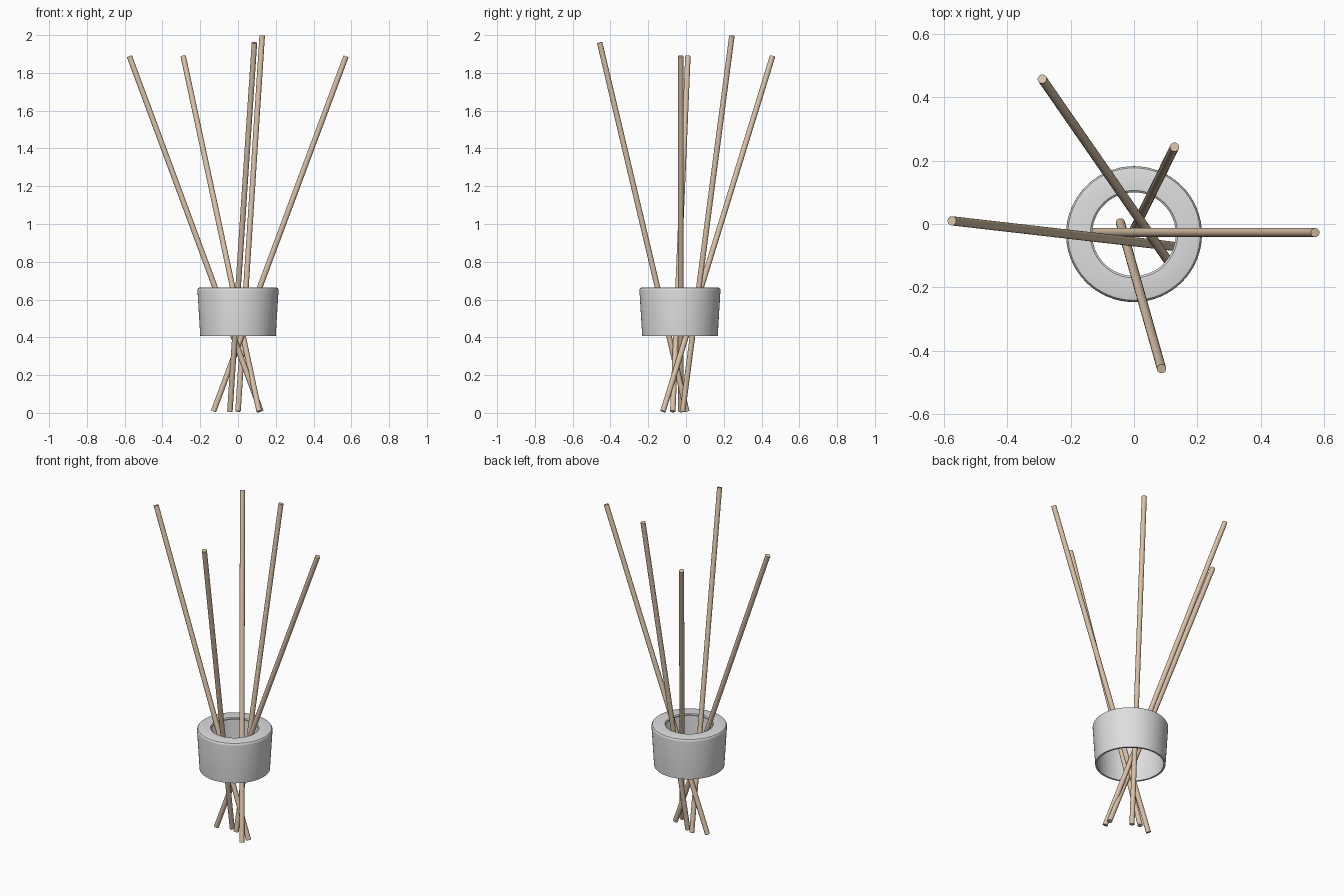
import bpy, bmesh, math
from mathutils import Vector

if "Cube" in bpy.data.objects:
    bpy.data.objects.remove(bpy.data.objects["Cube"])


def material(name, rgb):
    m = bpy.data.materials.new(name)
    m.diffuse_color = (*rgb, 1)
    m.use_nodes = True
    m.node_tree.nodes["Principled BSDF"].inputs["Base Color"].default_value = m.diffuse_color
    return m


white = material("soft_white", (0.73, 0.73, 0.73))
wood = material("pale_wood", (0.70, 0.54, 0.39))


def finish(name, bm, mat, location=(0, 0, 0)):
    bmesh.ops.recalc_face_normals(bm, faces=bm.faces)
    mesh = bpy.data.meshes.new(name)
    bm.to_mesh(mesh)
    bm.free()
    mesh.materials.append(mat)
    ob = bpy.data.objects.new(name, mesh)
    ob.location = location
    bpy.context.collection.objects.link(ob)
    bpy.context.view_layer.objects.active = ob
    ob.select_set(True)
    bpy.ops.object.shade_smooth_by_angle(angle=math.radians(35))
    ob.select_set(False)
    return ob


# Hollow collar: closed (radius, height) profile swept round, open top and bottom
SIDES = 64
profile = [(0.200, 0.408), (0.2145, 0.648), (0.2135, 0.656), (0.209, 0.662),
           (0.202, 0.664), (0.138, 0.664), (0.132, 0.659), (0.132, 0.652),
           (0.200, 0.652), (0.203, 0.648), (0.189, 0.408)]
bm = bmesh.new()
rings = []
for r, z in profile:
    rings.append([bm.verts.new((r * math.cos(a), r * math.sin(a), z))
                  for a in (2 * math.pi * i / SIDES for i in range(SIDES))])
for k, ring in enumerate(rings):
    nxt = rings[(k + 1) % len(rings)]
    for i in range(SIDES):
        j = (i + 1) % SIDES
        bm.faces.new((ring[i], ring[j], nxt[j], nxt[i]))
finish("collar", bm, white, (0, -0.032, 0))


# Five slanted reeds, each from a bottom centre to a top centre
def reed(name, bottom, top, radius=0.0145):
    a, b = Vector(bottom), Vector(top)
    bm = bmesh.new()
    bmesh.ops.create_cone(bm, cap_ends=True, segments=24, radius1=radius,
                          radius2=radius, depth=(b - a).length)
    turn = (b - a).to_track_quat('Z', 'Y').to_matrix()
    bmesh.ops.rotate(bm, verts=bm.verts, cent=(0, 0, 0), matrix=turn)
    bmesh.ops.translate(bm, verts=bm.verts, vec=(a + b) / 2)
    finish(name, bm, wood)


reed("reed_left", (0.122, -0.07, 0.008), (-0.575, 0.01, 1.888))
reed("reed_back_left", (0.112, -0.122, 0.008), (-0.29, 0.458, 1.888))
reed("reed_back", (0.0, -0.018, 0.008), (0.128, 0.243, 1.997))
reed("reed_front", (-0.043, 0.004, 0.008), (0.087, -0.457, 1.96))
reed("reed_right", (-0.13, -0.027, 0.008), (0.572, -0.027, 1.888))
